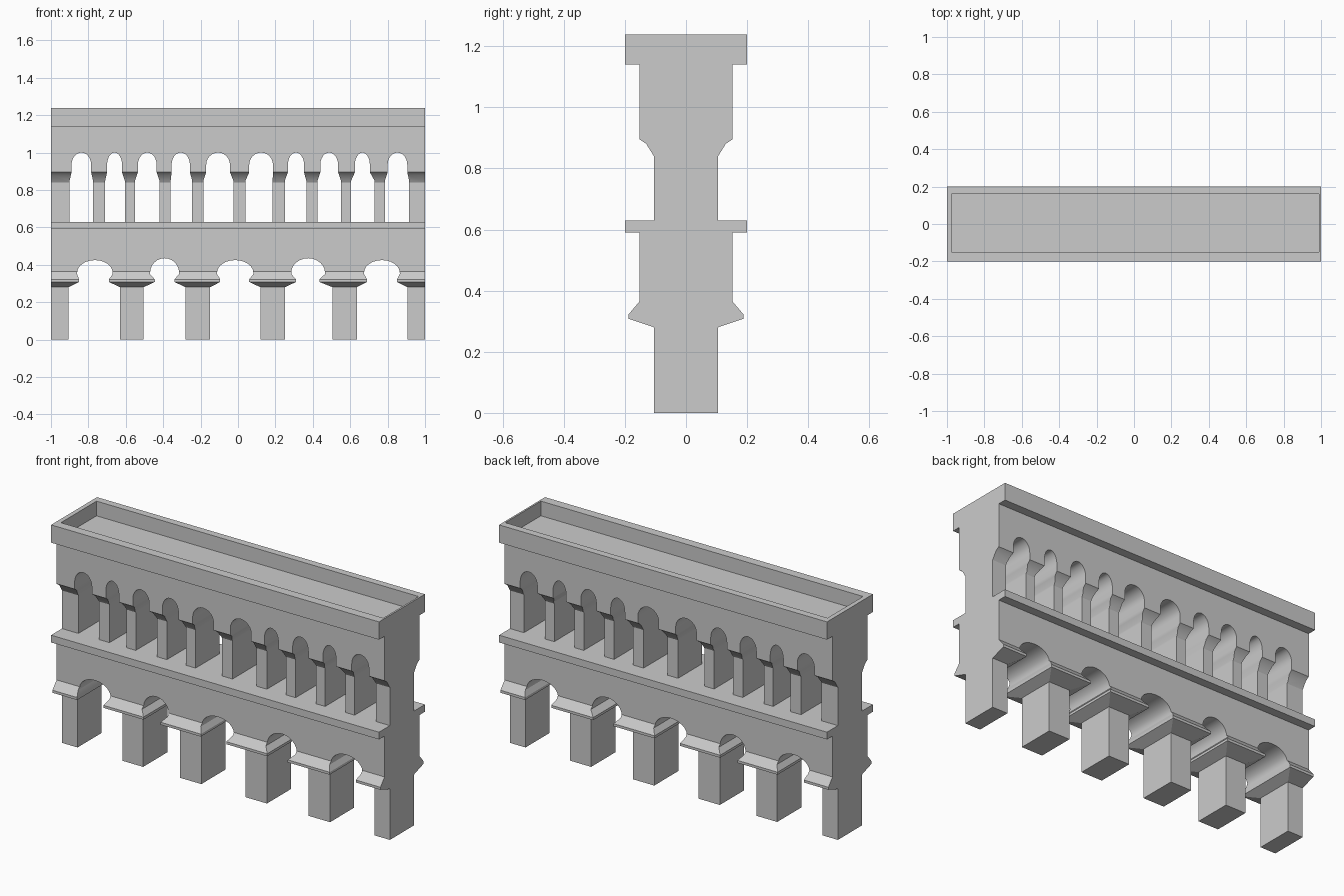
import bpy, bmesh, math

if "Cube" in bpy.data.objects:
    bpy.data.objects.remove(bpy.data.objects["Cube"])


def prism(name, outlines, place, lo, hi):
    """Extrude closed 2D outlines between lo and hi; place maps (a, b, t) to xyz."""
    bm = bmesh.new()
    for pts in outlines:
        near = [bm.verts.new(place(a, b, lo)) for a, b in pts]
        far = [bm.verts.new(place(a, b, hi)) for a, b in pts]
        bm.faces.new(near)
        bm.faces.new(far[::-1])
        for i in range(len(pts)):
            j = (i + 1) % len(pts)
            bm.faces.new((near[j], near[i], far[i], far[j]))
    bmesh.ops.recalc_face_normals(bm, faces=bm.faces)
    mesh = bpy.data.meshes.new(name)
    bm.to_mesh(mesh)
    bm.free()
    ob = bpy.data.objects.new(name, mesh)
    bpy.context.collection.objects.link(ob)
    return ob


def along_x(a, b, t):
    return (t, a, b)


def along_y(a, b, t):
    return (a, t, b)


def cut(target, cutter):
    """Subtract the cutter and remove it."""
    mod = target.modifiers.new("cut", 'BOOLEAN')
    mod.operation, mod.solver, mod.object = 'DIFFERENCE', 'EXACT', cutter
    cutter.hide_render = True
    bpy.ops.object.select_all(action='DESELECT')
    bpy.context.view_layer.objects.active = target
    target.select_set(True)
    bpy.ops.object.modifier_apply(modifier=mod.name)
    bpy.data.objects.remove(cutter)
    bpy.ops.object.shade_smooth_by_angle(angle=math.radians(25))


def opening(levels, spring, top, segs=12):
    """Outline of an opening: (left, right, z) levels from the bottom, then an arch."""
    l, r = levels[-1][:2]
    c, rad = (l + r) / 2, (r - l) / 2
    arch = [(c + rad * math.cos(math.pi * i / segs),
             spring + (top - spring) * math.sin(math.pi * i / segs))
            for i in range(segs + 1)]
    return [(b, z) for _, b, z in levels] + arch + [(a, z) for a, _, z in levels[::-1]]


def mirrored(profile):
    return profile + [(-y, z) for y, z in profile[::-1]]


def box(name, x0, x1, y0, y1, z0, z1):
    return prism(name, [[(y0, z0), (y1, z0), (y1, z1), (y0, z1)]], along_x, x0, x1)


# Lower arcade: piers, flared capitals and wall in one cross-section
lower = prism("lower_arcade", [mirrored([
    (0.105, 0), (0.105, 0.28), (0.188, 0.308), (0.188, 0.322),
    (0.152, 0.365), (0.152, 0.59)])], along_x, -1, 1)
# pier edges, capital edges, arch edges, arch top
low = [
    (-0.905, -0.63, -0.85, -0.69, -0.86, -0.67, 0.425),
    (-0.505, -0.28, -0.445, -0.34, -0.47, -0.315, 0.435),
    (-0.15, 0.12, -0.095, 0.06, -0.112, 0.082, 0.425),
    (0.25, 0.505, 0.31, 0.435, 0.285, 0.465, 0.435),
    (0.635, 0.905, 0.69, 0.85, 0.674, 0.865, 0.425),
]
holes = [opening([(a, b, -0.1), (a, b, 0.28), (c, d, 0.308), (c, d, 0.322),
                  (e, f, 0.35)], 0.358, top) for a, b, c, d, e, f, top in low]
cut(lower, prism("lower_cutter", holes, along_y, -0.5, 0.5))

# Floor ledge between the storeys
box("middle_ledge", -1, 1, -0.2, 0.2, 0.59, 0.63)

# Upper arcade: slim piers widening into the wall above
upper = prism("upper_arcade", [mirrored([
    (0.105, 0.62), (0.105, 0.84), (0.13, 0.88), (0.152, 0.895),
    (0.152, 1.14)])], along_x, -1, 1)
# pier edges, arch edges
high = [
    (-0.90, -0.775, -0.89, -0.785), (-0.71, -0.605, -0.70, -0.62),
    (-0.55, -0.42, -0.535, -0.435), (-0.36, -0.245, -0.355, -0.257),
    (-0.185, -0.025, -0.17, -0.043), (0.04, 0.185, 0.06, 0.187),
    (0.25, 0.365, 0.267, 0.353), (0.425, 0.55, 0.44, 0.535),
    (0.605, 0.73, 0.625, 0.705), (0.785, 0.915, 0.80, 0.905),
]
holes = [opening([(a, b, 0.5), (a, b, 0.85), (c, d, 0.895)], 0.935, 1.0)
         for a, b, c, d in high]
cut(upper, prism("upper_cutter", holes, along_y, -0.5, 0.5))

# Cornice with a sunken roof tray
cornice = box("cornice", -1, 1, -0.2, 0.2, 1.14, 1.238)
cut(cornice, box("tray_cutter", -0.975, 0.99, -0.15, 0.16, 1.157, 1.4))
